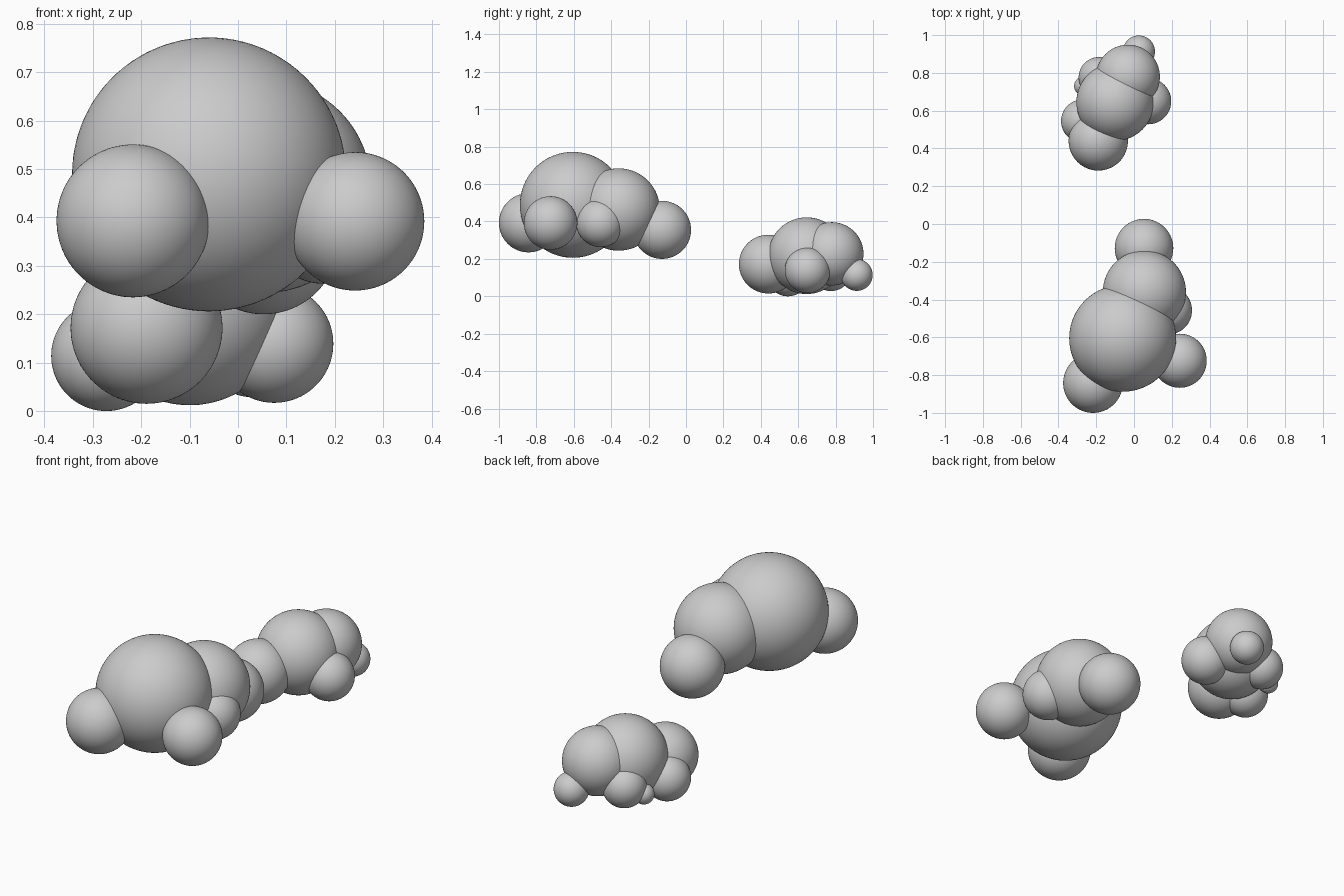
import bpy

# Each puff: name, (x, y, z), radius
large_cloud = [
    ("body", (-0.06, -0.605, 0.489), 0.283),
    ("shoulder", (0.055, -0.36, 0.464), 0.22),
    ("tail", (0.053, -0.128, 0.355), 0.155),
    ("front_left", (-0.217, -0.842, 0.393), 0.158),
    ("front_right", (0.242, -0.724, 0.392), 0.143),
    ("side_right", (0.178, -0.457, 0.392), 0.129),
]
small_cloud = [
    ("body", (-0.10, 0.645, 0.217), 0.205),
    ("shoulder", (-0.032, 0.78, 0.227), 0.169),
    ("front", (-0.189, 0.44, 0.172), 0.157),
    ("side_right", (0.075, 0.65, 0.139), 0.122),
    ("tail", (0.026, 0.913, 0.114), 0.085),
    ("front_left", (-0.272, 0.545, 0.114), 0.114),
    ("side_left", (-0.185, 0.776, 0.136), 0.108),
    ("tiny_left", (-0.266, 0.73, 0.097), 0.051),
]


def puff(name, center, radius):
    bpy.ops.mesh.primitive_ico_sphere_add(subdivisions=5, radius=radius, location=center)
    ob = bpy.context.object
    ob.name = name
    bpy.ops.object.shade_smooth()


# Two clouds made of overlapping round puffs
for cloud, puffs in (("large_cloud", large_cloud), ("small_cloud", small_cloud)):
    for name, center, radius in puffs:
        puff(f"{cloud}_{name}_puff", center, radius)
